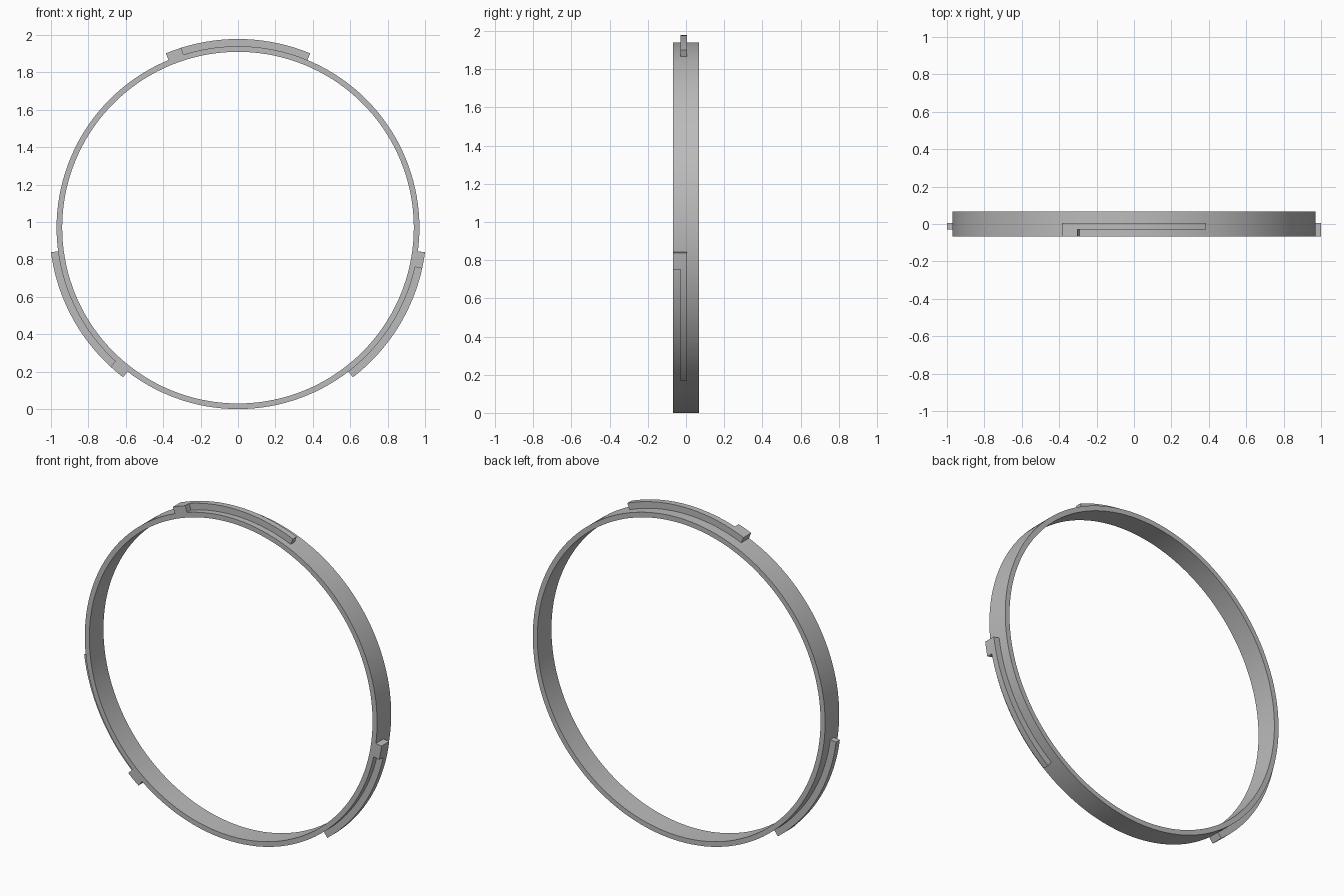
import bpy
import bmesh
import math

cube = bpy.data.objects.get("Cube")
if cube:
    bpy.data.objects.remove(cube, do_unlink=True)

INNER, OUTER, TIP = 0.94, 0.97, 1.0086   # radii of bore, band and lugs
FRONT, BACK = -0.067, 0.067              # band edges
RAIL_FRONT, RAIL_BACK = -0.03, 0.006     # rail edges
STEP = 2.5                               # degrees per segment

grey = bpy.data.materials.new("plain_grey")
grey.use_nodes = True
colour = (0.5, 0.5, 0.5, 1.0)
grey.diffuse_color = colour
grey.node_tree.nodes["Principled BSDF"].inputs["Base Color"].default_value = colour


def curved_plate(name, patches, r0, r1):
    """Wrap (start, end, y0, y1) patches on a cylinder and thicken from r0 to r1."""
    bm = bmesh.new()
    for start, end, y0, y1 in patches:
        for i in range(round((end - start) / STEP)):
            a = math.radians(start + i * STEP)
            b = math.radians(start + (i + 1) * STEP)
            bm.faces.new([bm.verts.new((r0 * math.cos(t), y, r0 * math.sin(t)))
                          for t, y in ((a, y0), (b, y0), (b, y1), (a, y1))])
    bmesh.ops.remove_doubles(bm, verts=bm.verts, dist=1e-5)
    out = bmesh.ops.extrude_face_region(bm, geom=bm.faces[:], use_keep_orig=True)
    for v in out["geom"]:
        if isinstance(v, bmesh.types.BMVert):
            v.co.x *= r1 / r0
            v.co.z *= r1 / r0
    bmesh.ops.recalc_face_normals(bm, faces=bm.faces)
    mesh = bpy.data.meshes.new(name)
    bm.to_mesh(mesh)
    bm.free()
    mesh.materials.append(grey)
    obj = bpy.data.objects.new(name, mesh)
    obj.location.z = OUTER
    bpy.context.collection.objects.link(obj)
    bpy.ops.object.select_all(action="DESELECT")
    obj.select_set(True)
    bpy.context.view_layer.objects.active = obj
    bpy.ops.object.shade_smooth_by_angle(angle=math.radians(30))
    return obj


# Plain band
curved_plate("ring_band", [(0, 360, FRONT, BACK)], INNER, OUTER)

# Three lugs: a long rail with a stop block reaching the front edge
for name, mid in (("top_lug", 90), ("right_lug", 210), ("left_lug", 330)):
    curved_plate(name, [
        (mid - 22.5, mid + 22.5, RAIL_FRONT, RAIL_BACK),
        (mid + 17.5, mid + 22.5, FRONT, RAIL_FRONT),
    ], OUTER, TIP)
